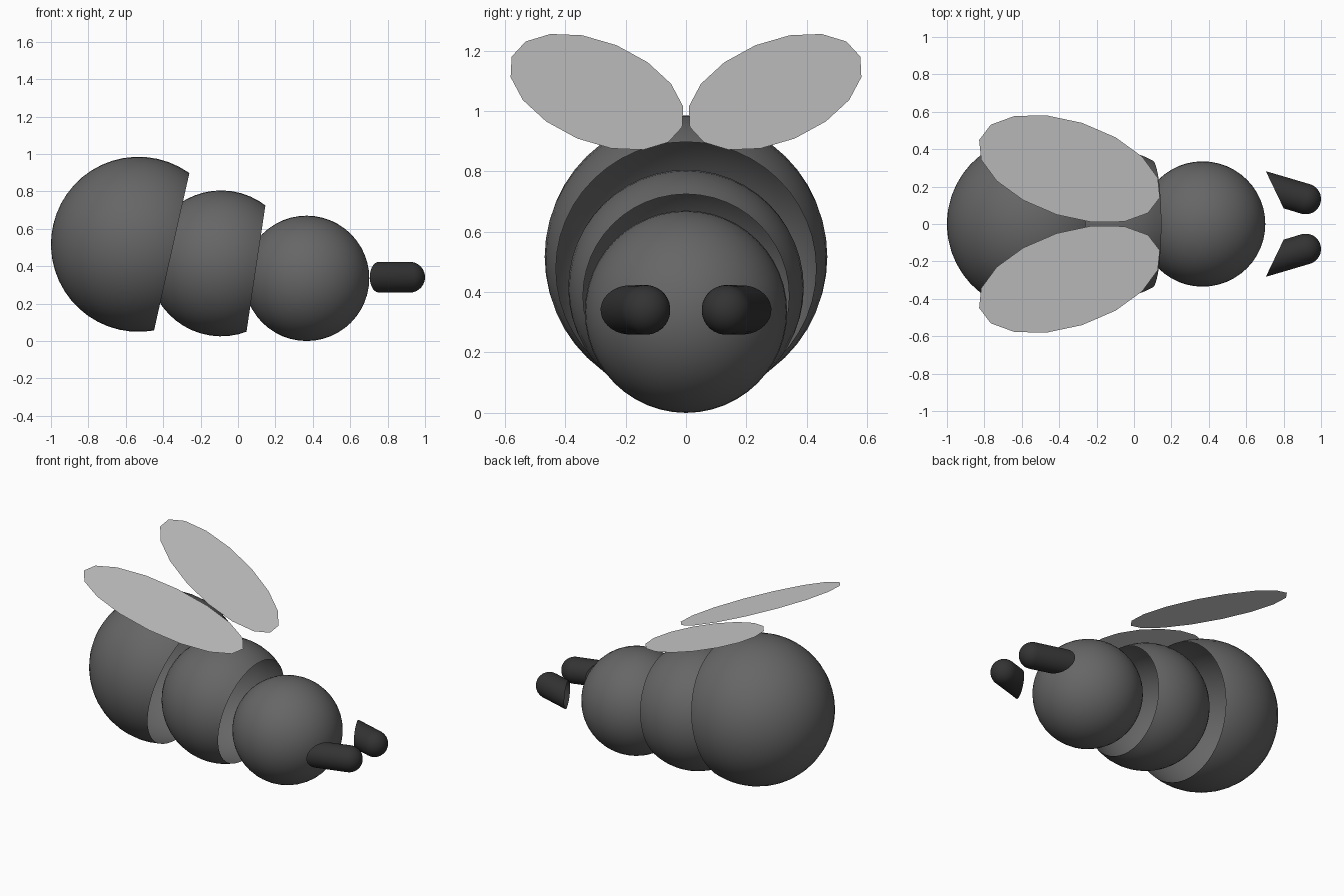
import bpy, bmesh, math
from mathutils import Vector, Matrix

if "Cube" in bpy.data.objects:
    bpy.data.objects.remove(bpy.data.objects["Cube"])


def material(name, v):
    m = bpy.data.materials.new(name)
    m.diffuse_color = (v, v, v, 1)
    m.use_nodes = True
    m.node_tree.nodes["Principled BSDF"].inputs["Base Color"].default_value = m.diffuse_color
    return m


BODY = material("charcoal grey", 0.133)
DARK = material("near black", 0.033)
WING = material("pale grey", 0.60)


def finish(name, bm, mat, mirror=False, smooth=True):
    me = bpy.data.meshes.new(name)
    bm.to_mesh(me)
    bm.free()
    me.materials.append(mat)
    for p in me.polygons:
        p.use_smooth = smooth
    ob = bpy.data.objects.new(name, me)
    bpy.context.collection.objects.link(ob)
    if mirror:
        mod = ob.modifiers.new("mirror", 'MIRROR')
        mod.use_axis = (False, True, False)
        mod.use_mirror_merge = False
    return ob


def cut(bm, point, normal):
    """Trim away everything on the normal side, leaving an open rim."""
    bmesh.ops.bisect_plane(bm, geom=bm.verts[:] + bm.edges[:] + bm.faces[:],
                           plane_co=point, plane_no=normal, clear_outer=True)


def aim(direction):
    return Vector((0, 0, 1)).rotation_difference(Vector(direction)).to_matrix().to_4x4()


def segment(name, centre, radius, axis=(1, 0, 0), opening=None):
    """Ball, optionally opened towards the axis like a cup."""
    bm = bmesh.new()
    axis = Vector(axis).normalized()
    bmesh.ops.create_uvsphere(bm, u_segments=48, v_segments=24, radius=radius,
                              matrix=Matrix.Translation(centre) @ aim(axis))
    if opening is not None:
        cut(bm, Vector(centre) + axis * opening, axis)
    return finish(name, bm, BODY)


# three body balls, the rear two open towards the head
segment("head", (0.367, 0, 0.335), 0.335)
segment("thorax", (-0.09, 0, 0.415), 0.39, (0.989, 0, -0.148), 0.188)
segment("abdomen", (-0.532, 0, 0.517), 0.468, (0.976, 0, -0.219), 0.182)

# rounded feelers in front of the head, sliced at a slant
bm = bmesh.new()
bmesh.ops.create_uvsphere(bm, u_segments=32, v_segments=16, radius=0.0825)
for v in bm.verts:
    if v.co.z < -0.001:
        v.co.z -= 0.35
bm.transform(Matrix.Translation((0.9175, 0.134, 0.341)) @ aim((0.958, -0.287, 0)))
cut(bm, (0.752, 0.184, 0.341), (-0.902, -0.433, 0))
finish("feelers", bm, DARK, mirror=True)

# flat sixteen-sided wings, sloping up to the rear
bm = bmesh.new()
bmesh.ops.create_circle(bm, cap_ends=True, segments=16, radius=1)
bm.transform(Matrix.Translation((-0.345, 0.295, 1.063))
             @ Matrix.Rotation(math.atan(0.397), 4, 'Y')
             @ Matrix.Rotation(math.radians(-16.5), 4, 'Z')
             @ Matrix.Diagonal((0.542, 0.256, 1, 1))
             # start a corner on the long axis
             @ Matrix.Rotation(0, 4, 'Z'))
finish("wings", bm, WING, mirror=True, smooth=False)
